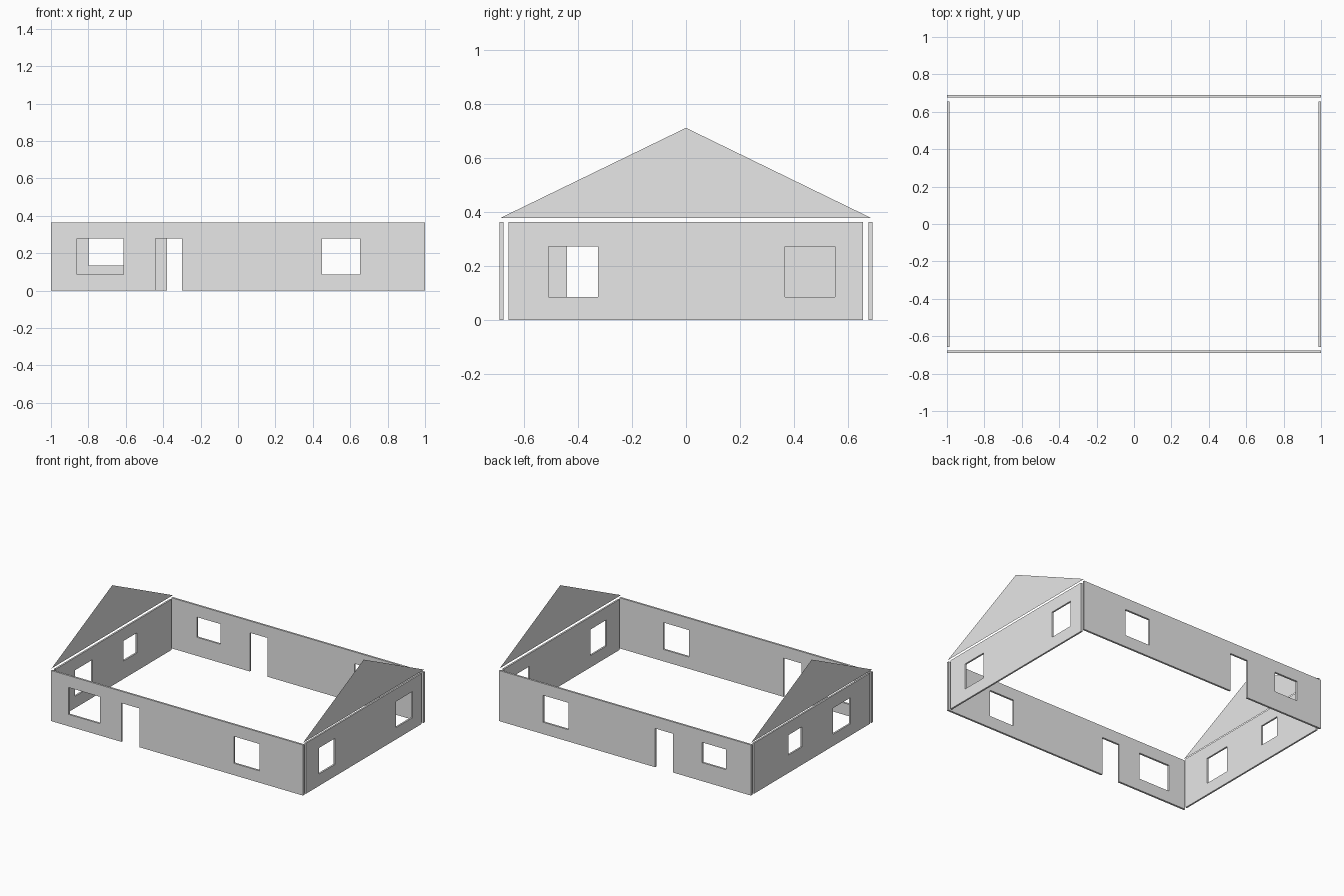
import bpy, bmesh
from mathutils import Vector

cube = bpy.data.objects.get("Cube")
if cube:
    bpy.data.objects.remove(cube, do_unlink=True)

# One plain grey for the whole shell
GREY = (0.8, 0.8, 0.8, 1.0)
plaster = bpy.data.materials.new("plain_grey")
plaster.use_nodes = True
plaster.diffuse_color = GREY
plaster.node_tree.nodes["Principled BSDF"].inputs["Base Color"].default_value = GREY

WALL_TOP = 0.363


def finish(name, bm):
    mesh = bpy.data.meshes.new(name)
    bm.to_mesh(mesh)
    bm.free()
    mesh.materials.append(plaster)
    obj = bpy.data.objects.new(name, mesh)
    bpy.context.collection.objects.link(obj)
    return obj


def wall(name, along, span, near, far, openings):
    """Upright slab along 'x' or 'y'; openings are (start, end, sill, head)."""
    def place(u, z):
        return Vector((u, near, z) if along == "x" else (near, u, z))

    us = sorted({*span, *(u for o in openings for u in o[:2])})
    zs = sorted({0.0, WALL_TOP, *(z for o in openings for z in o[2:])})
    bm = bmesh.new()
    for u0, u1 in zip(us, us[1:]):
        for z0, z1 in zip(zs, zs[1:]):
            u, z = (u0 + u1) / 2, (z0 + z1) / 2
            if any(a < u < b and c < z < d for a, b, c, d in openings):
                continue
            corners = ((u0, z0), (u1, z0), (u1, z1), (u0, z1))
            bm.faces.new([bm.verts.new(place(*c)) for c in corners])
    bmesh.ops.remove_doubles(bm, verts=bm.verts, dist=0.0001)

    # Give the sheet its thickness, keeping both sides
    sheet = bm.faces[:]
    extruded = bmesh.ops.extrude_face_region(bm, geom=sheet, use_keep_orig=True)["geom"]
    depth = far - near
    shift = Vector((0, depth, 0) if along == "x" else (depth, 0, 0))
    moved = [v for v in extruded if isinstance(v, bmesh.types.BMVert)]
    bmesh.ops.translate(bm, verts=moved, vec=shift)
    bmesh.ops.recalc_face_normals(bm, faces=bm.faces)
    return finish(name, bm)


def gable(name, x):
    """Single-sheet triangle floating just above a side wall."""
    bm = bmesh.new()
    points = [(x, -0.688, 0.378), (x, 0.686, 0.378), (x, 0, 0.712)]
    face = bm.faces.new([bm.verts.new(p) for p in points])
    if x < 0:
        face.normal_flip()
    return finish(name, bm)


# Long walls, each with a door and two windows
wall("front_wall", "x", (-1, 1), -0.69, -0.676, [
    (-0.862, -0.612, 0.085, 0.278),
    (-0.442, -0.300, 0.0, 0.278),
    (0.45, 0.652, 0.085, 0.278)])
wall("back_wall", "x", (-1, 1), 0.69, 0.676, [
    (-0.80, -0.612, 0.133, 0.278),
    (-0.38, -0.238, 0.0, 0.278),
    (0.45, 0.652, 0.085, 0.278)])

# Short walls, each with two windows
wall("left_wall", "y", (-0.658, 0.656), 0.999, 0.987, [
    (-0.51, -0.325, 0.085, 0.272),
    (0.366, 0.552, 0.085, 0.272)])
wall("right_wall", "y", (-0.658, 0.656), -0.999, -0.987, [
    (-0.44, -0.24, 0.085, 0.272),
    (0.11, 0.265, 0.128, 0.272)])

# Gable sheets
gable("left_gable", 0.998)
gable("right_gable", -0.998)
